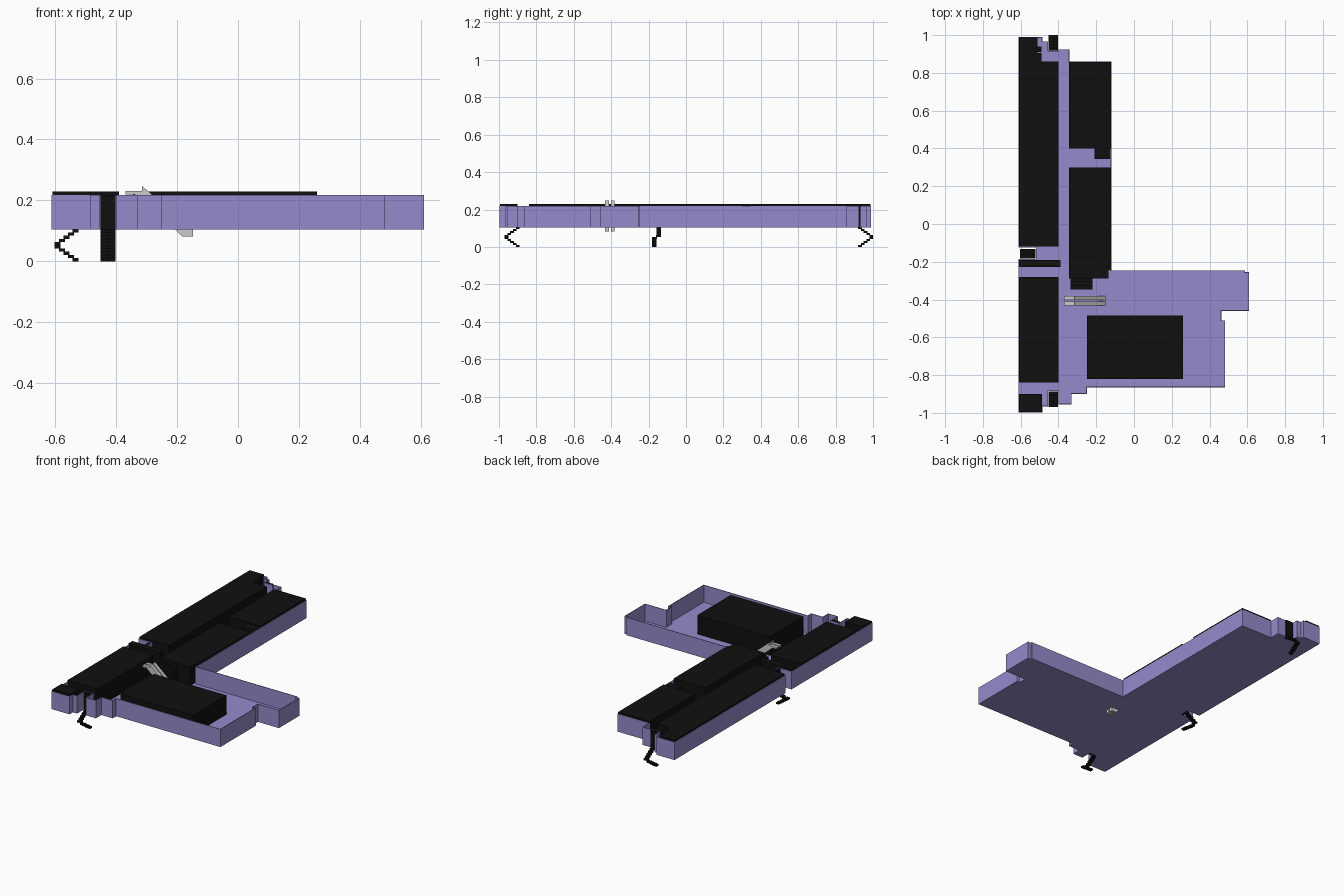
import bpy, bmesh
from mathutils import Matrix
from math import radians

if "Cube" in bpy.data.objects:
    bpy.data.objects.remove(bpy.data.objects["Cube"])

def material(name, rgb):
    m = bpy.data.materials.new(name)
    m.diffuse_color = (*rgb, 1)
    m.use_nodes = True
    m.node_tree.nodes["Principled BSDF"].inputs["Base Color"].default_value = m.diffuse_color
    return m

PURPLE = material("purple", (0.30, 0.26, 0.60))
BLACK = material("black", (0.005, 0.005, 0.005))
Z0, Z1, TOP = 0.105, 0.218, 0.229

def finish(name, bm, mat=None):
    bmesh.ops.recalc_face_normals(bm, faces=bm.faces)
    me = bpy.data.meshes.new(name)
    bm.to_mesh(me)
    bm.free()
    ob = bpy.data.objects.new(name, me)
    bpy.context.collection.objects.link(ob)
    if mat:
        me.materials.append(mat)
    return ob

def add_box(bm, x0, x1, y0, y1, z0, z1):
    mat = Matrix.Translation(((x0 + x1) / 2, (y0 + y1) / 2, (z0 + z1) / 2)) \
        @ Matrix.Diagonal((x1 - x0, y1 - y0, z1 - z0, 1))
    bmesh.ops.create_cube(bm, size=1, matrix=mat)

def box(name, x0, x1, y0, y1, z0=Z0 + 0.003, z1=TOP):
    bm = bmesh.new()
    add_box(bm, x0, x1, y0, y1, z0, z1)
    return finish(name, bm, BLACK)

# Open tray: outline seen from above, counter-clockwise, with pin notches
outline = [(-0.612, -0.998), (-0.485, -0.998), (-0.485, -0.965), (-0.455, -0.965),
           (-0.455, -0.885), (-0.40, -0.885), (-0.40, -0.955), (-0.33, -0.955),
           (-0.33, -0.90), (-0.25, -0.90), (-0.25, -0.865), (0.482, -0.865),
           (0.482, -0.51), (0.462, -0.51), (0.462, -0.46), (0.61, -0.46),
           (0.61, -0.255), (0.588, -0.255), (0.588, -0.245), (-0.12, -0.245),
           (-0.12, 0.86), (-0.342, 0.86), (-0.342, 0.925), (-0.40, 0.925),
           (-0.40, 0.918), (-0.455, 0.918), (-0.455, 0.967), (-0.485, 0.967),
           (-0.485, 0.99), (-0.612, 0.99), (-0.612, -0.125), (-0.52, -0.125),
           (-0.52, -0.185), (-0.612, -0.185)]
bm = bmesh.new()
low = [bm.verts.new((x, y, Z0)) for x, y in outline]
high = [bm.verts.new((x, y, Z1)) for x, y in outline]
bm.faces.new(low[::-1])
for i in range(len(low)):
    j = (i + 1) % len(low)
    bm.faces.new((low[i], low[j], high[j], high[i]))
# normals already face outward, so skip the recalculation in finish()
me = bpy.data.meshes.new("tray")
bm.to_mesh(me)
bm.free()
me.materials.append(PURPLE)
tray = bpy.data.objects.new("tray", me)
bpy.context.collection.objects.link(tray)
sol = tray.modifiers.new("wall", 'SOLIDIFY')
sol.thickness = 0.004
sol.offset = -1
sol.use_even_offset = True

# Solid blocks standing in the tray
box("left_block_rear", -0.609, -0.40, -0.12, 0.86)
box("left_block_rear_end", -0.609, -0.49, 0.86, 0.905)
box("left_block_rear_tip", -0.609, -0.51, 0.905, 0.987)
box("left_block_rear_tab", -0.51, -0.489, 0.91, 0.94)
box("left_block_front", -0.609, -0.40, -0.84, -0.28)
box("left_block_tip", -0.609, -0.488, -0.995, -0.90)
box("left_cross_bar", -0.609, -0.39, -0.227, -0.19)
box("inner_block_rear", -0.345, -0.123, 0.40, 0.857)
box("inner_block_front", -0.345, -0.123, -0.243, 0.30)
box("inner_block_foot", -0.345, -0.135, -0.288, -0.243)
box("inner_block_link", -0.21, -0.125, 0.345, 0.40, z1=0.221)
box("square_block", -0.25, 0.26, -0.82, -0.485)
for i in range(3):
    box(f"inner_step_{i}", -0.335, -0.22, -0.308 - 0.02 * i, -0.288 - 0.02 * i, z1=0.216 - 0.02 * i)

# Spring pins: stepped zigzag, built pointing to +y, with a plate behind
def pin(name, x, y, turn):
    bm = bmesh.new()
    n, h, reach, w = 5, Z0 / 10, 0.08, 0.02
    for k in range(2 * n):
        s = k if k < n else 2 * n - 1 - k
        o = s * (reach - w) / (n - 1)
        xs = (0, 0.025) if k < n else (-0.025, 0)
        z = Z0 - (k + 1) * h
        add_box(bm, *xs, o, o + w, z, z + h)
    add_box(bm, -0.003, 0.003, reach - w, reach, Z0 / 2 - h, Z0 / 2 + h)
    add_box(bm, -0.025, 0.025, -0.002, 0.012, Z0, Z1)
    bm.transform(Matrix.Translation((x, y, 0)) @ Matrix.Rotation(radians(turn), 4, 'Z'))
    finish(name, bm, BLACK)

pin("pin_back", -0.427, 0.92, 0)
pin("pin_front", -0.427, -0.89, 180)
pin("pin_left", -0.523, -0.158, 90)

# Slanted twin levers passing through the floor
lever = [(-0.37, 0.22), (-0.34, 0.22), (-0.207, 0.105), (-0.183, 0.082), (-0.147, 0.082),
         (-0.147, 0.105), (-0.315, 0.247), (-0.315, 0.231), (-0.37, 0.231)]
for name, y in (("lever_front", -0.432), ("lever_rear", -0.402)):
    bm = bmesh.new()
    face = bm.faces.new([bm.verts.new((px, y, pz)) for px, pz in lever])
    ext = bmesh.ops.extrude_face_region(bm, geom=[face])
    bmesh.ops.translate(bm, vec=(0, 0.021, 0),
                        verts=[v for v in ext["geom"] if isinstance(v, bmesh.types.BMVert)])
    finish(name, bm)
